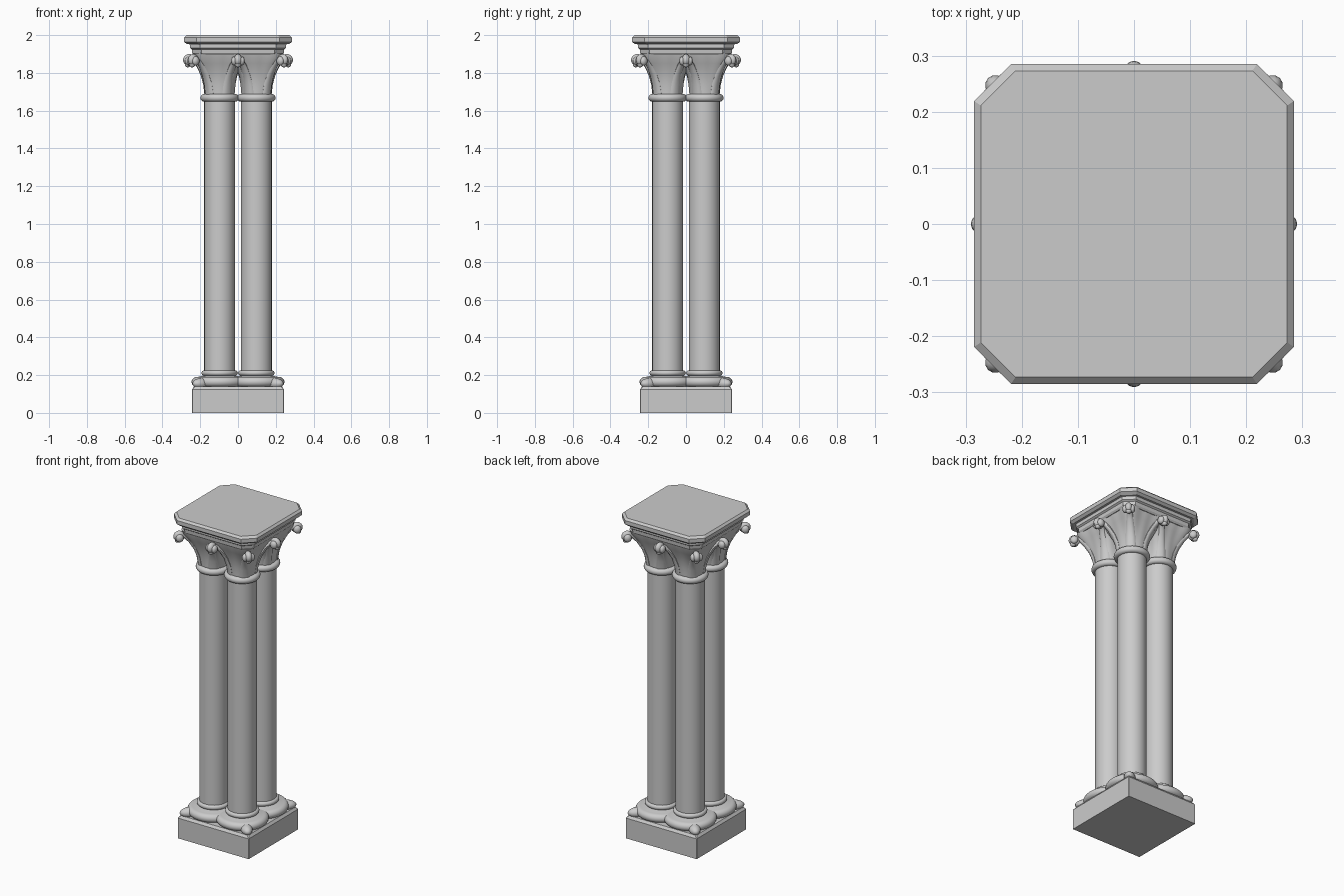
import bpy, bmesh, math
from mathutils import Vector, Matrix

if "Cube" in bpy.data.objects:
    bpy.data.objects.remove(bpy.data.objects["Cube"])

C = 0.097            # column offset from the centre
QUADS = [(1, 1), (-1, 1), (-1, -1), (1, -1)]


def loft(name, rings, angle=35):
    """Skin a stack of closed rings and cap both ends."""
    bm = bmesh.new()
    rows = [[bm.verts.new(p) for p in r] for r in rings]
    n = len(rows[0])
    for a, b in zip(rows, rows[1:]):
        for i in range(n):
            j = (i + 1) % n
            bm.faces.new((a[i], a[j], b[j], b[i]))
    bm.faces.new(rows[0][::-1])
    bm.faces.new(rows[-1])
    bmesh.ops.recalc_face_normals(bm, faces=bm.faces)
    return finish(name, bm, angle)


def finish(name, bm, angle=35):
    me = bpy.data.meshes.new(name)
    bm.to_mesh(me)
    bm.free()
    ob = bpy.data.objects.new(name, me)
    bpy.context.collection.objects.link(ob)
    bpy.ops.object.select_all(action='DESELECT')
    ob.select_set(True)
    bpy.context.view_layer.objects.active = ob
    bpy.ops.object.shade_smooth_by_angle(angle=math.radians(angle))
    return ob


def slab(name, levels):
    """Square slab with cut corners; levels are (half width, corner cut, z)."""
    rings = []
    for h, c, z in levels:
        k = h - c
        rings.append([(h, -k, z), (h, k, z), (k, h, z), (-k, h, z),
                      (-h, k, z), (-h, -k, z), (-k, -h, z), (k, -h, z)])
    loft(name, rings, 20)


def lathe(name, x, y, profile, n=48):
    loft(name, [[(x + r * math.cos(2 * math.pi * i / n),
                  y + r * math.sin(2 * math.pi * i / n), z) for i in range(n)]
                for r, z in profile])


def roll(r, z, h, d, n=10):
    """Half-round moulding profile from bottom to top."""
    return [(r + d * math.cos(a), z + h * math.sin(a))
            for a in [math.pi * (i / n - 0.5) for i in range(n + 1)]]


def ellipsoids(name, parts):
    """Blobs given as (location, size, z rotation)."""
    bm = bmesh.new()
    for loc, s, a in parts:
        m = Matrix.Translation(loc) @ Matrix.Rotation(a, 4, 'Z') @ Matrix.Diagonal((*s, 1))
        bmesh.ops.create_uvsphere(bm, u_segments=16, v_segments=10, radius=1, matrix=m)
    finish(name, bm, 60)


def stem(name, points, n=10):
    """Tapering leaf stalk: points are (location, half width, half depth)."""
    rings = []
    d = Vector(points[-1][0]) - Vector(points[0][0])
    side = Vector((-d.y, d.x, 0)).normalized()
    for i, (p, w, t) in enumerate(points):
        q0 = Vector(points[max(i - 1, 0)][0])
        q1 = Vector(points[min(i + 1, len(points) - 1)][0])
        nrm = (q1 - q0).normalized().cross(side)
        rings.append([Vector(p) + side * w * math.cos(2 * math.pi * k / n)
                      + nrm * t * math.sin(2 * math.pi * k / n) for k in range(n)])
    loft(name, rings, 50)


# Plinth and abacus
slab("plinth", [(0.243, 0.002, 0), (0.243, 0.002, 0.125), (0.232, 0.006, 0.14)])
slab("abacus_lower", [(0.235, 0.045, 1.895), (0.243, 0.05, 1.905), (0.245, 0.05, 1.925),
                      (0.255, 0.055, 1.932), (0.255, 0.055, 1.948), (0.262, 0.058, 1.96)])
slab("abacus_top", [(0.27, 0.062, 1.952), (0.285, 0.066, 1.964),
                    (0.285, 0.066, 1.988), (0.273, 0.062, 2.0)])

for sx, sy in QUADS:
    x, y = sx * C, sy * C
    diag = math.atan2(sy, sx)
    # Moulded base
    lathe("base_moulding", x, y, roll(0.122, 0.164, 0.026, 0.027)
          + [(0.108, 0.192), (0.092, 0.196)] + roll(0.083, 0.211, 0.014, 0.013))
    # Corner spur on the base
    ellipsoids("base_spur", [((sx * 0.19, sy * 0.19, 0.155), (0.064, 0.034, 0.03), diag)])
    # Shaft and neck ring
    lathe("shaft", x, y, [(0.082, 0.2), (0.082, 1.67)])
    lathe("neck_ring", x, y, roll(0.083, 1.668, 0.02, 0.019))
    # Flaring bell with four ribs
    rings, n = [], 64
    for r, amp, z in [(0.078, 0, 1.67), (0.08, 0.004, 1.70), (0.084, 0.009, 1.74),
                      (0.092, 0.016, 1.78), (0.103, 0.025, 1.815), (0.117, 0.035, 1.85),
                      (0.131, 0.043, 1.88), (0.138, 0.047, 1.905)]:
        ring = []
        for i in range(n):
            a = 2 * math.pi * i / n
            q = r + amp * (0.5 - 0.5 * math.cos(4 * a)) ** 2
            ring.append((x + q * math.cos(a), y + q * math.sin(a), z))
        rings.append(ring)
    loft("capital_bell", rings, 50)
    # Leaf stalks running to the corner and to both shared mid-side crockets
    for tx, ty in [(sx * 0.232, sy * 0.232), (0, sy * 0.25), (sx * 0.25, 0)]:
        d = Vector((tx - x, ty - y, 0))
        reach, u = d.length, d.normalized()
        pts = []
        for f, z, w, t in [(0.40, 1.68, 0.03, 0.012), (0.45, 1.74, 0.028, 0.013),
                           (0.55, 1.79, 0.024, 0.013), (0.70, 1.835, 0.02, 0.013),
                           (0.86, 1.868, 0.017, 0.012), (1.0, 1.878, 0.014, 0.01)]:
            pts.append((Vector((x, y, z)) + u * reach * f, w, t))
        stem("leaf_stalk", pts)

# Crocket heads at corners and mid-sides
heads = [(math.pi / 4 + i * math.pi / 2, 0.335) for i in range(4)]
heads += [(i * math.pi / 2, 0.258) for i in range(4)]
for a, d in heads:
    u = Vector((math.cos(a), math.sin(a), 0))
    v = Vector((-u.y, u.x, 0))
    p = u * d + Vector((0, 0, 1.868))
    ellipsoids("crocket", [(p, (0.033, 0.022, 0.032), a),
                           (p + v * 0.019 - Vector((0, 0, 0.005)), (0.022, 0.017, 0.024), a),
                           (p - v * 0.019 - Vector((0, 0, 0.005)), (0.022, 0.017, 0.024), a),
                           (p + u * 0.008 - Vector((0, 0, 0.024)), (0.016, 0.016, 0.015), a)])
